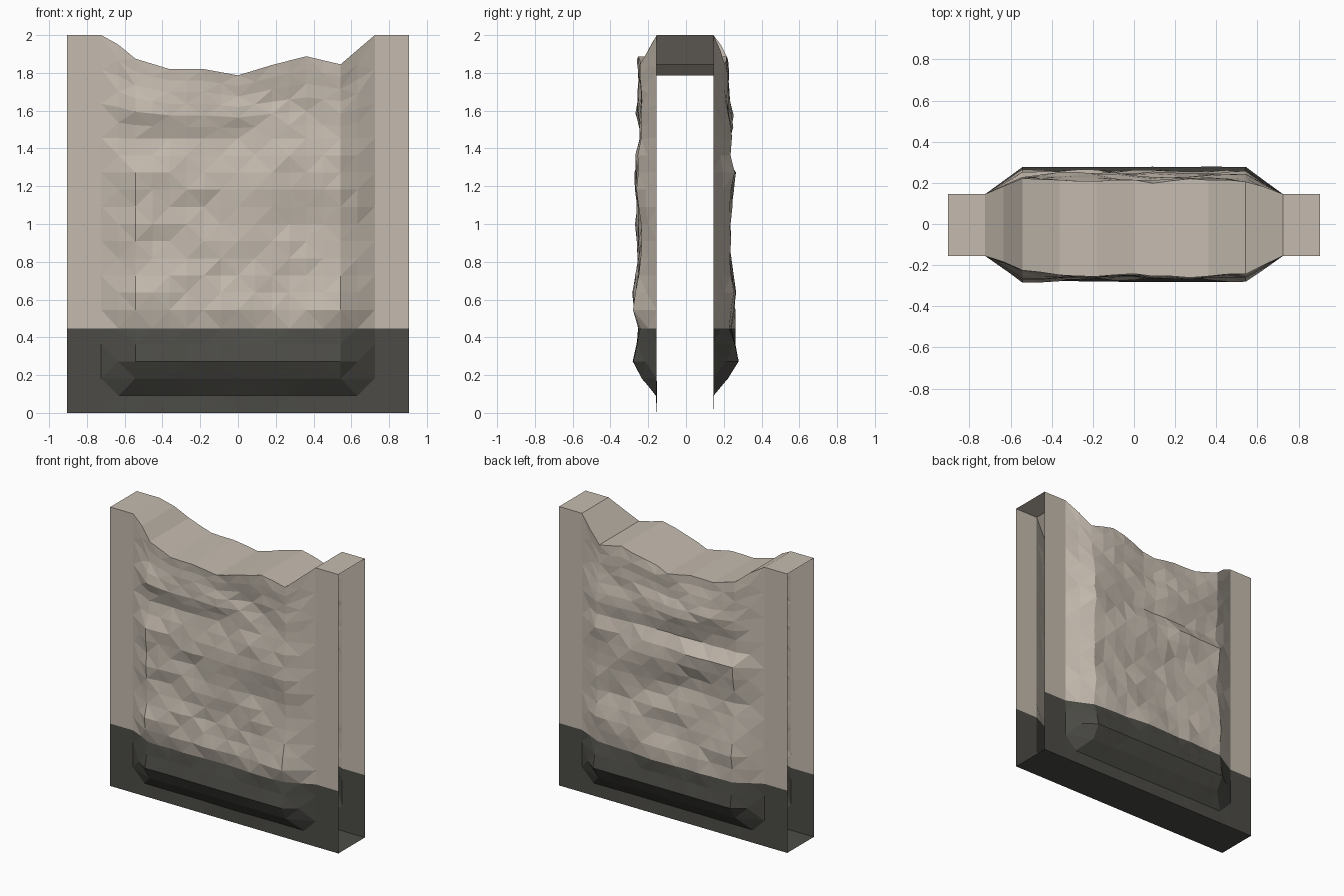
import bpy, bmesh
from mathutils import Vector, noise

if "Cube" in bpy.data.objects:
    bpy.data.objects.remove(bpy.data.objects["Cube"])

HALF_W, COLS, ROWS = 0.905, 20, 22
BREAK_START = 1.45   # rows above this height are squeezed under the broken top


def material(name, colour):
    m = bpy.data.materials.new(name)
    m.diffuse_color = (*colour, 1)
    m.use_nodes = True
    m.node_tree.nodes["Principled BSDF"].inputs["Base Color"].default_value = m.diffuse_color
    return m


PLASTER = material("beige_plaster", (0.56, 0.50, 0.43))
BASE = material("dark_base", (0.072, 0.071, 0.062))

# Outline of the broken top edge (x, z)
TOP = [(-0.905, 2), (-0.724, 2), (-0.634, 1.95), (-0.543, 1.875), (-0.362, 1.82),
       (-0.181, 1.82), (0, 1.787), (0.181, 1.842), (0.362, 1.888), (0.543, 1.845),
       (0.724, 2), (0.905, 2)]
# How far the rough stone swells out of the wall (z, depth)
FRONT = [(0.09, 0), (0.18, 0.075), (0.273, 0.127), (0.45, 0.083), (0.545, 0.112), (0.64, 0.11),
         (0.82, 0.088), (1.1, 0.095), (1.27, 0.097), (1.5, 0.075), (1.57, 0.088), (2, 0.07)]
BACK = [(0.09, 0), (0.18, 0.075), (0.273, 0.13), (0.45, 0.1), (0.55, 0.105), (0.82, 0.085),
        (0.95, 0.075), (1.27, 0.095), (1.36, 0.075), (1.55, 0.08), (2, 0.06)]


def lerp(table, t):
    for (a, u), (b, v) in zip(table, table[1:]):
        if t <= b:
            return u + (v - u) * max(0, t - a) / (b - a)
    return table[-1][1]


def column_x(i):
    return HALF_W * (2 * i / COLS - 1)


def row_z(k, x):
    if k == 5:
        return 0.447          # top of the dark base
    z = 2 * k / ROWS
    if z > BREAK_START:
        z = BREAK_START + (z - BREAK_START) * (lerp(TOP, x) - BREAK_START) / (2 - BREAK_START)
    return z


def bulge(x, z, k, table, seed):
    side = min(1, max(0, (0.724 - abs(x)) / 0.181))
    rough = noise.noise(Vector((x * 2.4, z * 5.5, seed)))
    rough += 0.5 * noise.noise(Vector((x * 6, z * 11, seed + 7)))
    strength = 0.034 if k > 4 else 0.006
    depth = lerp(table, z)
    return side * (depth + strength * rough) if depth > 0 else 0


def finish(bm, name):
    me = bpy.data.meshes.new(name)
    me.materials.append(PLASTER)
    me.materials.append(BASE)
    bm.to_mesh(me)
    bm.free()
    bpy.context.collection.objects.link(bpy.data.objects.new(name, me))


def rough_face(name, y0, sign, table, seed):
    """Grid sheet with a rough swollen middle; returns the points of its top edge."""
    bm = bmesh.new()
    grid = []
    for k in range(ROWS + 1):
        row = []
        for i in range(COLS + 1):
            x = column_x(i)
            z = row_z(k, x)
            row.append(bm.verts.new((x, y0 + sign * bulge(x, z, k, table, seed), z)))
        grid.append(row)
    for k in range(ROWS):
        for i in range(COLS):
            q = [grid[k][i], grid[k][i + 1], grid[k + 1][i + 1], grid[k + 1][i]]
            # alternate the split so the facets look chipped
            if (i + k) % 2:
                q = q[1:] + q[:1]
            for tri in ((q[0], q[1], q[2]), (q[0], q[2], q[3])):
                f = bm.faces.new(tri if sign < 0 else tri[::-1])
                f.material_index = 1 if k < 5 else 0
    edge = [v.co.copy() for v in grid[ROWS]]
    finish(bm, name)
    return edge


def strip(name, near, far, mat):
    """Ribbon of quads joining two edges."""
    bm = bmesh.new()
    a = [bm.verts.new(p) for p in near]
    b = [bm.verts.new(p) for p in far]
    for i in range(len(a) - 1):
        bm.faces.new((a[i], a[i + 1], b[i + 1], b[i])).material_index = mat
    finish(bm, name)


# Two wall faces, the broken top and the floor; both ends stay open
front_edge = rough_face("front_wall", -0.155, -1, FRONT, 3.3)
back_edge = rough_face("back_wall", 0.145, 1, BACK, 21.7)
strip("broken_top", front_edge, back_edge, 0)
strip("bottom", [(-HALF_W, 0.145, 0), (HALF_W, 0.145, 0)],
      [(-HALF_W, -0.155, 0), (HALF_W, -0.155, 0)], 1)
